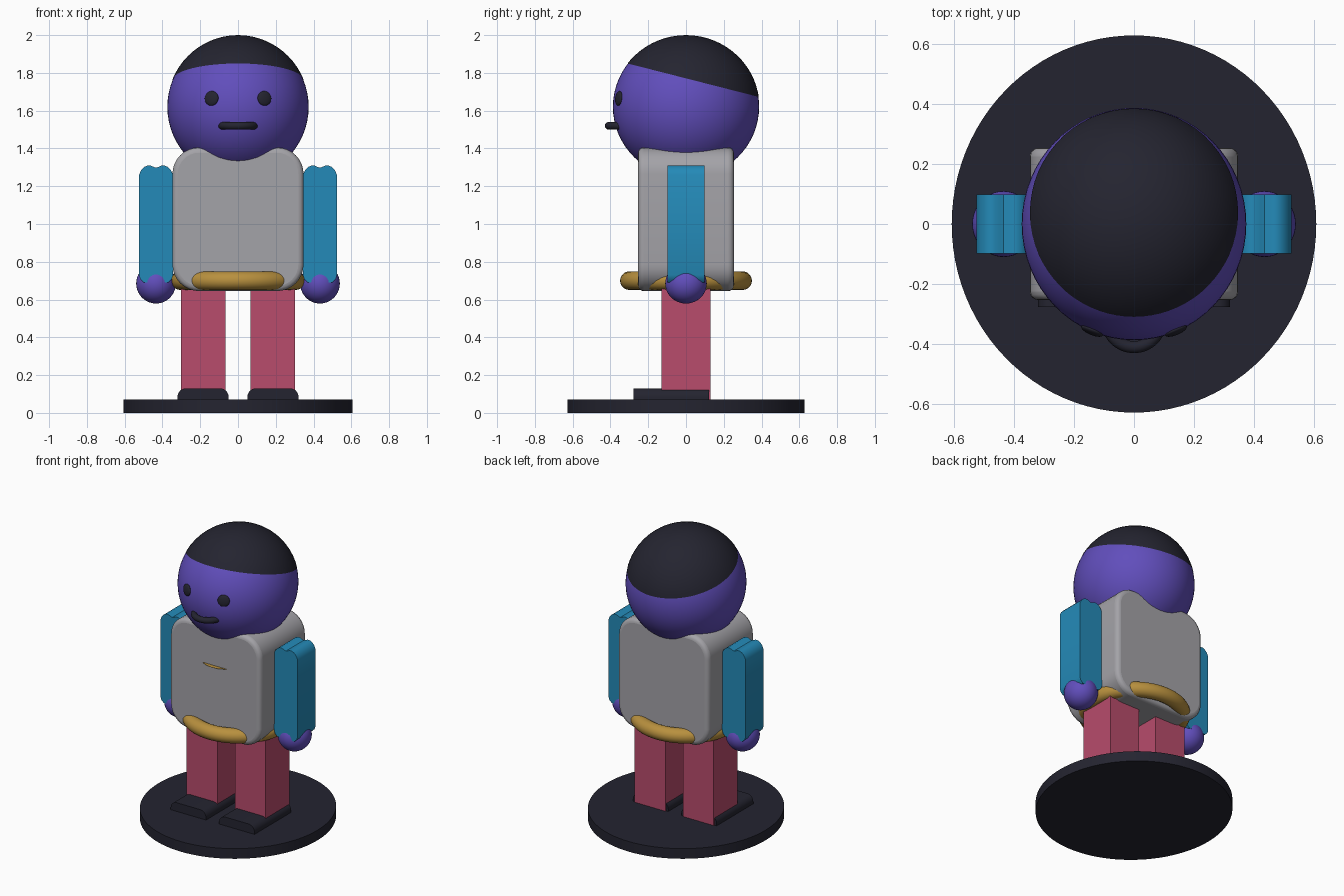
import bpy, bmesh, math
from mathutils import Matrix, Vector

old = bpy.data.objects.get("Cube")
if old:
    bpy.data.objects.remove(old, do_unlink=True)


def material(name, rgb):
    lin = [((c / 255 + 0.055) / 1.055) ** 2.4 for c in rgb] + [1]
    m = bpy.data.materials.new(name)
    m.use_nodes = True
    m.diffuse_color = lin
    m.node_tree.nodes["Principled BSDF"].inputs["Base Color"].default_value = lin
    return m


PURPLE = material("purple skin", (97, 78, 188))
DARK = material("charcoal", (36, 36, 48))
GREY = material("light grey", (164, 163, 168))
TEAL = material("teal blue", (36, 138, 184))
PINK = material("rose pink", (184, 76, 108))
GOLD = material("gold", (184, 144, 62))


def finish(name, bm, mat, bevel=0, smooth=True):
    bmesh.ops.recalc_face_normals(bm, faces=bm.faces)
    mesh = bpy.data.meshes.new(name)
    bm.to_mesh(mesh)
    bm.free()
    mesh.materials.append(mat)
    ob = bpy.data.objects.new(name, mesh)
    bpy.context.collection.objects.link(ob)
    if bevel:
        mod = ob.modifiers.new("soft rim", 'BEVEL')
        mod.width, mod.segments = bevel, 4
        mod.limit_method, mod.angle_limit = 'ANGLE', math.radians(60)
    if smooth:
        bpy.ops.object.select_all(action='DESELECT')
        ob.select_set(True)
        bpy.context.view_layer.objects.active = ob
        bpy.ops.object.shade_smooth_by_angle(angle=math.radians(35))
    return ob


def ellipsoid(center, radii, rot=Matrix(), seg=64):
    bm = bmesh.new()
    mat = Matrix.Translation(center) @ rot @ Matrix.Diagonal((*radii, 1))
    bmesh.ops.create_uvsphere(bm, u_segments=seg, v_segments=seg // 2, radius=1, matrix=mat)
    return bm


def box(lo, hi, radius=0, top_only=False):
    """Box whose front-to-back edges can be rounded."""
    lo, hi = Vector(lo), Vector(hi)
    bm = bmesh.new()
    bmesh.ops.create_cube(bm, size=1, matrix=Matrix.Translation((lo + hi) / 2)
                          @ Matrix.Diagonal((*(hi - lo), 1)))
    if radius:
        mid = (lo.z + hi.z) / 2
        edges = [e for e in bm.edges
                 if abs(e.verts[0].co.y - e.verts[1].co.y) > 1e-4
                 and (e.verts[0].co.z > mid or not top_only)]
        bmesh.ops.bevel(bm, geom=edges, offset=radius, segments=8, profile=0.5, affect='EDGES')
    return bm


def ring(name, center, major, minor, mat, sx=1):
    bpy.ops.mesh.primitive_torus_add(location=center, major_radius=major, minor_radius=minor,
                                     major_segments=64, minor_segments=20)
    ob = bpy.context.object
    ob.name = name
    ob.scale.x = sx
    ob.data.materials.append(mat)
    bpy.ops.object.shade_smooth_by_angle(angle=math.radians(35))


# Round stand
bm = bmesh.new()
bmesh.ops.create_cone(bm, cap_ends=True, segments=96, radius1=1, radius2=1, depth=0.07,
                      matrix=Matrix.Translation((0, 0, 0.035)) @ Matrix.Diagonal((0.607, 0.628, 1, 1)))
finish("stand", bm, DARK)

# Head and the hair cap cut along a tilted plane
HEAD, RADII = Vector((0, 0, 1.62)), Vector((0.374, 0.387, 0.378))
finish("head", ellipsoid(HEAD, RADII), PURPLE)
bm = ellipsoid(HEAD, RADII * 1.005)
bmesh.ops.bisect_plane(bm, geom=bm.verts[:] + bm.edges[:] + bm.faces[:],
                       plane_co=(0, -0.29, 1.845), plane_no=(0, 0.255, 1), clear_inner=True)
finish("hair", bm, DARK)

# Mouth
ring("mouth", (0, -0.32, 1.52), 0.09, 0.02, DARK)

# Torso, belt and chest badge
finish("torso", box((-0.347, -0.253, 0.645), (0.347, 0.253, 1.405), 0.14), GREY, bevel=0.028)
ring("belt", (0, 0, 0.70), 0.30, 0.049, GOLD, sx=1.02)
bm = bmesh.new()
bmesh.ops.create_circle(bm, cap_ends=True, segments=48, radius=0.15,
                        matrix=Matrix.Translation((0, -0.135, 1.14)))
finish("chest_badge", bm, GOLD, smooth=False)

# Half outline of an arm, from top notch to bottom
ARM = [(0, 1.298), (0.012, 1.302), (0.03, 1.31), (0.045, 1.31), (0.062, 1.302),
       (0.078, 1.286), (0.09, 1.26), (0.09, 0.73), (0.083, 0.707), (0.065, 0.69)]

for side, s in (("left", 1), ("right", -1)):
    # Eye lying on the head surface
    x, z = s * 0.14, 1.665
    y = -RADII.y * math.sqrt(1 - (x / RADII.x) ** 2 - ((z - HEAD.z) / RADII.z) ** 2)
    normal = Vector((x / RADII.x ** 2, y / RADII.y ** 2, (z - HEAD.z) / RADII.z ** 2))
    rot = normal.to_track_quat('Z', 'Y').to_matrix().to_4x4()
    finish(side + "_eye", ellipsoid((x, y, z), (0.039, 0.039, 0.013), rot, 32), DARK)

    # Arm
    bm = bmesh.new()
    outline = ARM + [(-px, pz) for px, pz in reversed(ARM[1:])]
    face = bm.faces.new([bm.verts.new((s * 0.434 + px, -0.098, pz)) for px, pz in outline])
    out = bmesh.ops.extrude_face_region(bm, geom=[face])["geom"]
    bmesh.ops.translate(bm, vec=(0, 0.196, 0),
                        verts=[v for v in out if isinstance(v, bmesh.types.BMVert)])
    finish(side + "_arm", bm, TEAL)

    # Hand
    finish(side + "_hand", ellipsoid((s * 0.434, 0, 0.685), (0.105, 0.11, 0.106), seg=40), PURPLE)

    # Leg and shoe
    c = s * 0.185
    finish(side + "_leg", box((c - 0.118, -0.13, 0.06), (c + 0.118, 0.13, 0.72)), PINK, smooth=False)
    finish(side + "_shoe", box((c - 0.135, -0.277, 0.06), (c + 0.135, 0.122, 0.13), 0.045, True), DARK)
